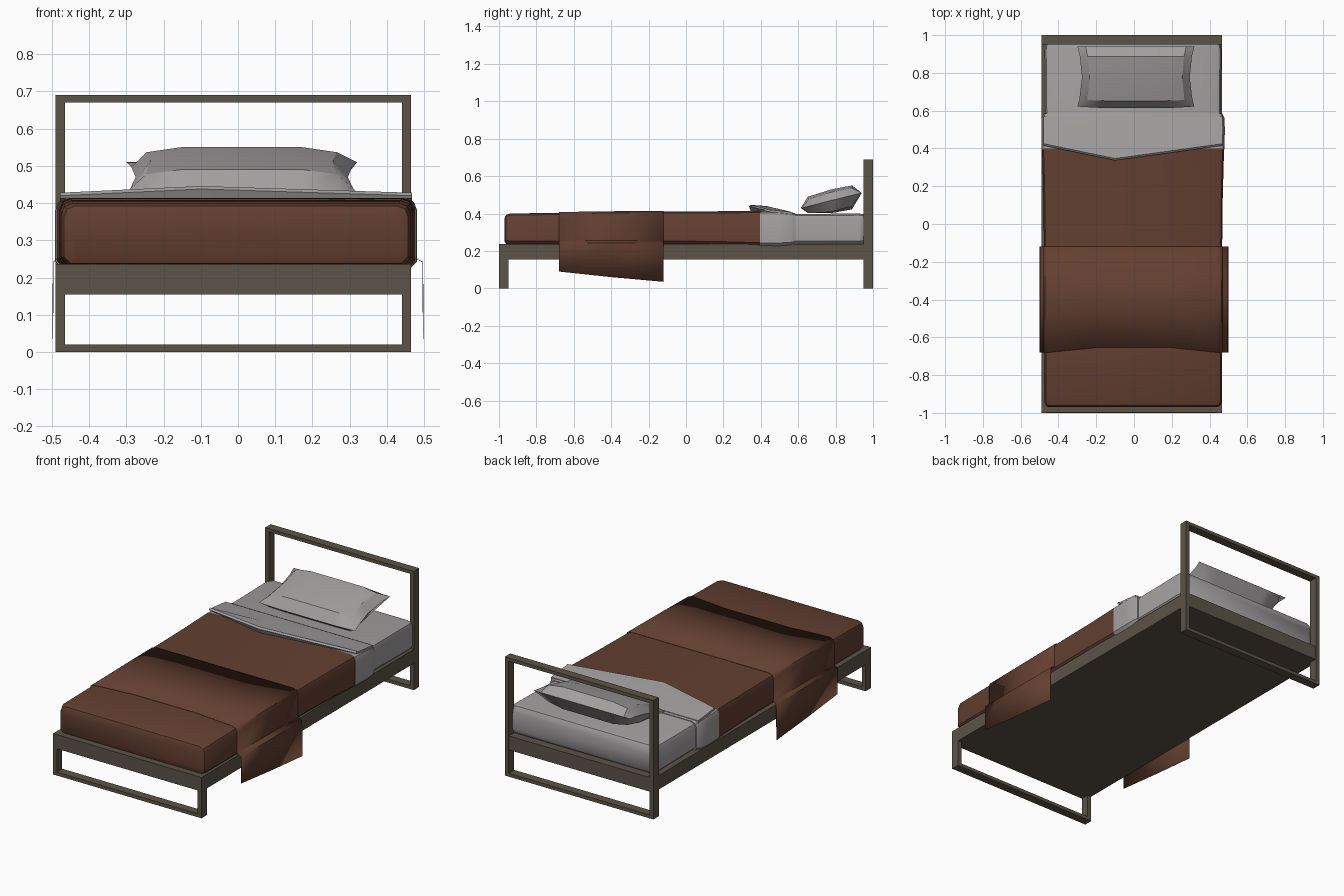
import bpy, bmesh, math

if "Cube" in bpy.data.objects:
    bpy.data.objects.remove(bpy.data.objects["Cube"])


def material(name, rgb):
    m = bpy.data.materials.new(name)
    m.diffuse_color = (*rgb, 1)
    m.use_nodes = True
    m.node_tree.nodes["Principled BSDF"].inputs["Base Color"].default_value = m.diffuse_color
    return m


WOOD = material("dark wood", (0.105, 0.087, 0.064))
BROWN = material("brown blanket", (0.125, 0.050, 0.030))
GREY = material("grey linen", (0.36, 0.345, 0.345))


def finish(name, bm, mat, smooth=None):
    bmesh.ops.remove_doubles(bm, verts=bm.verts, dist=0.0005)
    bmesh.ops.recalc_face_normals(bm, faces=bm.faces)
    me = bpy.data.meshes.new(name)
    bm.to_mesh(me)
    bm.free()
    me.materials.append(mat)
    ob = bpy.data.objects.new(name, me)
    bpy.context.collection.objects.link(ob)
    if smooth:
        me.shade_smooth()
        me.set_sharp_from_angle(angle=math.radians(smooth))
    return ob


def box(name, x0, x1, y0, y1, z0, z1, mat):
    bm = bmesh.new()
    bmesh.ops.create_cube(bm, size=1)
    for v in bm.verts:
        v.co = ((x0 + x1) / 2 + v.co.x * (x1 - x0),
                (y0 + y1) / 2 + v.co.y * (y1 - y0),
                (z0 + z1) / 2 + v.co.z * (z1 - z0))
    return finish(name, bm, mat)


def skin(bm, rows, closed):
    """Join rows of points with quads."""
    grid = [[bm.verts.new(p) for p in r] for r in rows]
    n = len(rows[0])
    for a, b in zip(grid, grid[1:]):
        for i in range(n if closed else n - 1):
            j = (i + 1) % n
            bm.faces.new((a[i], a[j], b[j], b[i]))
    return grid


def padded(name, stations, mat, cx=-0.005, smooth=40):
    """Rounded box lofted along y; station = y, half width, bottom, top."""
    rows = []
    for y, w, b, t in stations:
        half = [(w - 0.018, b), (w, b + 0.018), (w, t - 0.03),
                (w - 0.008, t - 0.009), (w - 0.03, t)]
        ring = half + [(-x, z) for x, z in reversed(half)]
        rows.append([(cx + x, y, z) for x, z in ring])
    bm = bmesh.new()
    g = skin(bm, rows, True)
    bm.faces.new(g[0])
    bm.faces.new(g[-1])
    return finish(name, bm, mat, smooth)


# Frame: platform plus open foot and head frames
L, R, T = -0.49, 0.465, 0.025
box("platform", L, R, -0.999, 0.999, 0.155, 0.237, WOOD)
for part, y0, y1, h in (("foot", -1.0, -0.95, 0.237), ("head", 0.95, 1.0, 0.69)):
    box(part + "_left_post", L, L + T, y0, y1, 0, h, WOOD)
    box(part + "_right_post", R - T, R, y0, y1, 0, h, WOOD)
    box(part + "_bottom_bar", L + T, R - T, y0, y1, 0, 0.02, WOOD)
box("head_top_bar", L + T, R - T, 0.95, 1.0, 0.67, 0.69, WOOD)

# Mattress
padded("mattress", [(-0.94, 0.45, 0.24, 0.385), (0.925, 0.468, 0.235, 0.40),
                    (0.95, 0.463, 0.237, 0.396), (0.965, 0.445, 0.25, 0.375)], GREY)

# Blanket with rounded foot end
padded("blanket", [(-0.97, 0.445, 0.25, 0.375), (-0.962, 0.462, 0.238, 0.393),
                   (-0.94, 0.47, 0.235, 0.40), (-0.66, 0.47, 0.235, 0.404),
                   (-0.1, 0.472, 0.235, 0.411), (0.15, 0.475, 0.233, 0.412),
                   (0.4, 0.482, 0.226, 0.414)], BROWN)

# Sheet drape behind the blanket
padded("sheet_drape", [(0.395, 0.484, 0.225, 0.413), (0.50, 0.486, 0.225, 0.411),
                       (0.56, 0.484, 0.228, 0.405), (0.585, 0.472, 0.234, 0.401)], GREY)

# Folded-back sheet with a V-shaped front edge
bm = bmesh.new()
rows = []
for x, yf, z in ((-0.478, 0.415, 0.428), (-0.1, 0.337, 0.446), (0.468, 0.415, 0.428)):
    rows.append([(x, yf + 0.008, 0.413), (x, yf, z - 0.008), (x, yf + 0.01, z),
                 (x, 0.43, z - 0.006), (x, 0.57, 0.407), (x, 0.57, 0.39)])
g = skin(bm, rows, True)
bm.faces.new(g[0])
bm.faces.new(g[-1])
finish("folded_sheet", bm, GREY, 30)

# Throw across the bed, hanging down both sides
rows = []
for y, low, top, bow in ((-0.68, 0.09, 0.407, 0.025), (-0.4, 0.06, 0.411, 0.0),
                         (-0.12, 0.035, 0.4135, 0.0)):
    half = [(0.498, low), (0.496, 0.242), (0.474, 0.256), (0.474, top - 0.03),
            (0.466, top - 0.009), (0.443, top), (0.2, top)]
    prof = half + [(-x, z) for x, z in reversed(half)]
    rows.append([(x - (0.004 if abs(x) < 0.49 else 0), y + (bow if abs(x) < 0.3 else 0), z)
                 for x, z in prof])
bm = bmesh.new()
skin(bm, rows, False)
throw = finish("throw", bm, BROWN, 30)
mod = throw.modifiers.new("thickness", "SOLIDIFY")
mod.thickness = 0.002
mod.offset = 0

# Pillow: two puffed sheets sharing a pinched seam, tilted to the headboard
US = ((-1, 0), (-0.86, 0.75), (-0.55, 1), (0.55, 1), (0.86, 0.75), (1, 0))
VS = ((-1, 0), (-0.76, 0.95), (0, 1.1), (0.68, 1), (1, 0))
bm = bmesh.new()
for side in (1, -1):
    rows = []
    for v, hv in VS:
        row = []
        for u, hu in US:
            x = 0.01 + u * (0.285 + 0.025 * v * v)
            y = 0.775 + v * (0.165 - 0.012 * u * u * (v < 0))
            seam = 0.47 + 0.04 * v
            h = hu * hv
            z = seam + 0.053 * h if side > 0 else max(0.402, seam - 0.075 * h)
            row.append((x, y, z))
        rows.append(row)
    skin(bm, rows, False)
finish("pillow", bm, GREY, 35)
